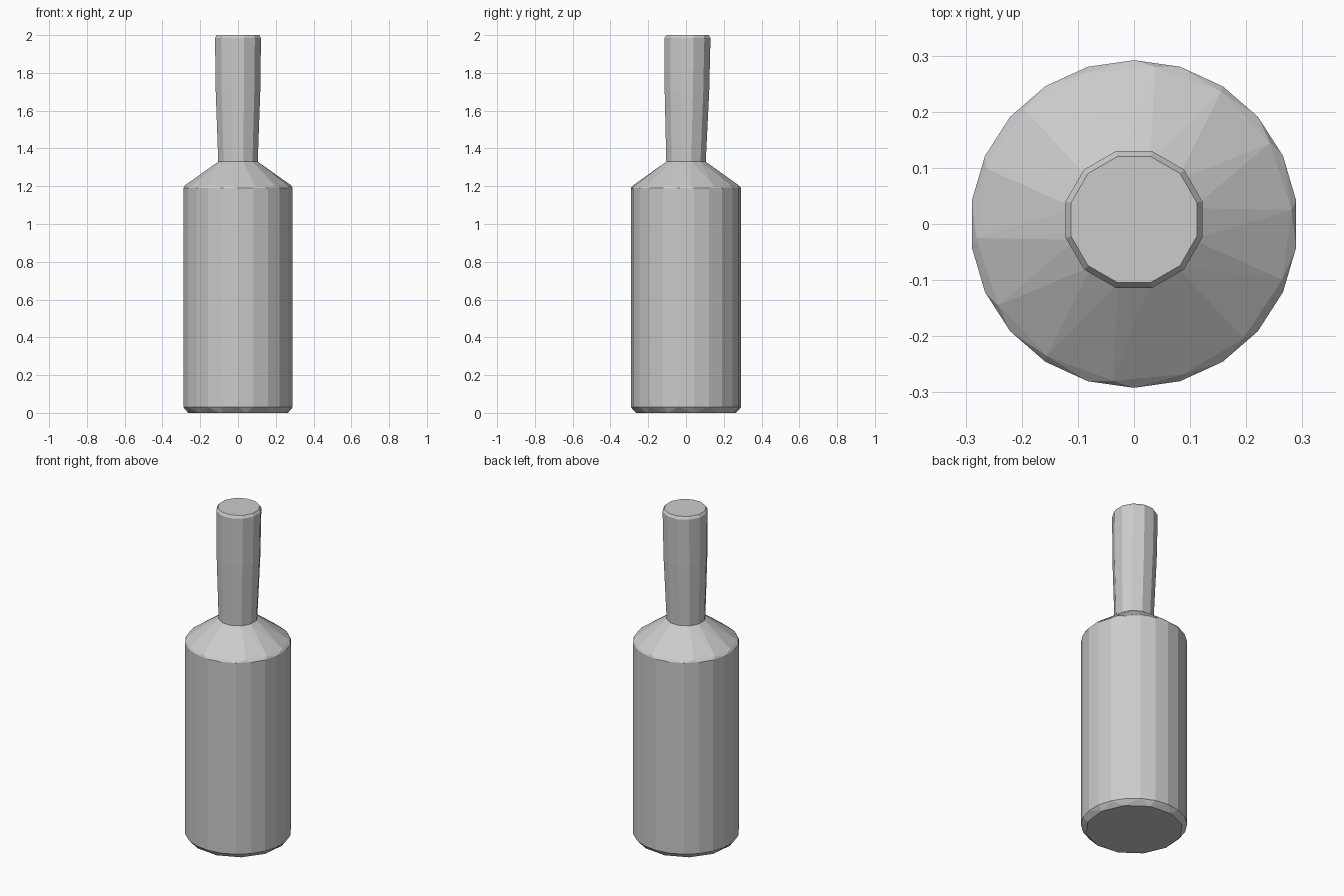
import bpy, bmesh
from math import sin, cos, pi

cube = bpy.data.objects.get("Cube")
if cube:
    bpy.data.objects.remove(cube)

grey = bpy.data.materials.new("light_grey")
grey.use_nodes = True
colour = (0.6, 0.6, 0.6, 1)
grey.diffuse_color = colour
grey.node_tree.nodes["Principled BSDF"].inputs["Base Color"].default_value = colour


def faceted_part(name, rings):
    """Wrap a convex faceted skin around rings of (radius, z, sides, turn, y shift)."""
    bm = bmesh.new()
    for radius, z, sides, turn, shift in rings:
        for i in range(sides):
            a = 2 * pi * (i + turn) / sides
            bm.verts.new((radius * cos(a), radius * sin(a) + shift, z))
    bmesh.ops.convex_hull(bm, input=bm.verts[:])
    loose = [v for v in bm.verts if not v.link_faces]
    bmesh.ops.delete(bm, geom=loose, context='VERTS')
    bmesh.ops.dissolve_limit(bm, angle_limit=0.01, verts=bm.verts[:], edges=bm.edges[:])
    bmesh.ops.recalc_face_normals(bm, faces=bm.faces[:])
    mesh = bpy.data.meshes.new(name)
    bm.to_mesh(mesh)
    bm.free()
    mesh.materials.append(grey)
    obj = bpy.data.objects.new(name, mesh)
    bpy.context.collection.objects.link(obj)
    return obj


# Body with chamfered base and sloping shoulder
faceted_part("body_and_shoulder", [
    (0.268, 0.0, 12, 0.3, 0),
    (0.292, 0.03, 22, 0.5, 0),
    (0.292, 1.19, 22, 0.5, 0),
    (0.282, 1.205, 14, 0.2, 0),
    (0.108, 1.33, 12, 0.5, 0),
])

# Slightly flared neck with a small rounded rim and flat closed top
faceted_part("neck", [
    (0.108, 1.325, 12, 0.5, 0),
    (0.122, 1.7, 12, 0.5, 0.005),
    (0.126, 1.985, 12, 0.5, 0.008),
    (0.116, 2.0, 12, 0.5, 0.008),
])
